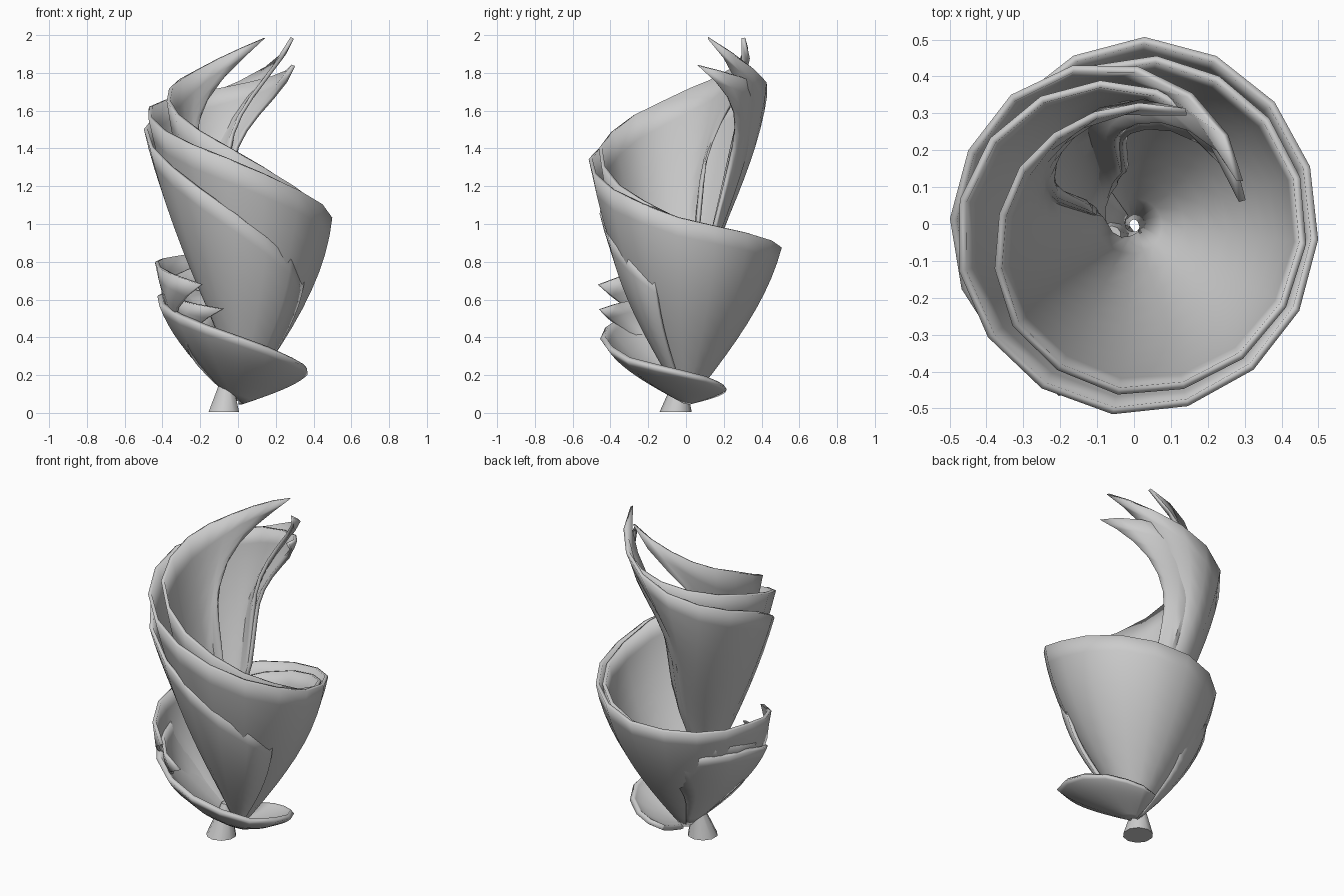
import bpy, bmesh, math

if "Cube" in bpy.data.objects:
    bpy.data.objects.remove(bpy.data.objects["Cube"])


def interp(table, x):
    """Piecewise-linear lookup; first column decreases. Returns the other columns."""
    if x >= table[0][0]:
        return table[0][1:]
    for a, b in zip(table, table[1:]):
        if x >= b[0]:
            k = (a[0] - x) / (a[0] - b[0])
            return tuple(p + (q - p) * k for p, q in zip(a[1:], b[1:]))
    return table[-1][1:]


# root of the sheet by azimuth: (azimuth, root height, root radius, convexity)
ROOT = [(180, .07, .02, .6), (90, .07, .02, .55), (0, .07, .02, .8), (-60, .09, .03, .65),
        (-110, .15, .04, .35), (-160, .36, .07, .35), (-200, .52, .09, .45),
        (-250, .8, .12, .8), (-340, .98, .15, .8)]


def spiral_sheet(name, rim, start_twist=0, end_twist=0, thick=.02, step=22.5, rows=11):
    """Sheet hung between a climbing clockwise rim and the central root line."""
    bm = bmesh.new()
    first, last = rim[0][0], rim[-1][0]
    n = max(2, round((first - last) / step))
    grid = []
    for i in range(n + 1):
        az = first + (last - first) * i / n
        r, z = interp(rim, az)
        zr, rr, c = interp(ROOT, az)
        zr = min(zr, z * .6)
        # leading and trailing edges lean back so that the sheet ends in points
        tw = end_twist * max(0, 1 - (az - last) / 100) + start_twist * max(0, 1 - (first - az) / 70)
        col = []
        for j in range(rows):
            t = j / (rows - 1)
            s = t * (1 - c) + math.sin(t * math.pi / 2) * c
            rad = rr + (r - rr) * s
            a = math.radians(az + tw * math.sin(math.pi / 2 * min(1, 1.5 * (1 - t))))
            col.append(bm.verts.new((rad * math.cos(a), rad * math.sin(a), zr + (z - zr) * t)))
        grid.append(col)
    for p, q in zip(grid, grid[1:]):
        for j in range(rows - 1):
            bm.faces.new((p[j], p[j + 1], q[j + 1], q[j]))
    bmesh.ops.recalc_face_normals(bm, faces=bm.faces)
    finish(name, bm, thick)


def finish(name, bm, thick=0):
    mesh = bpy.data.meshes.new(name)
    bm.to_mesh(mesh)
    bm.free()
    ob = bpy.data.objects.new(name, mesh)
    bpy.context.collection.objects.link(ob)
    if thick:
        m = ob.modifiers.new("thickness", 'SOLIDIFY')
        m.thickness, m.offset = thick, 0
    bpy.ops.object.select_all(action='DESELECT')
    ob.select_set(True)
    bpy.context.view_layer.objects.active = ob
    bpy.ops.object.shade_smooth_by_angle(angle=math.radians(40))


# main sheet: low flap, round the back, up the front to the lower rear point
spiral_sheet("middle_sheet", [
    (247, .50, .68), (215, .46, .75), (180, .43, .80), (135, .45, .83), (85, .50, .88),
    (0, .49, 1.02), (-45, .50, 1.16), (-100, .51, 1.36), (-145, .49, 1.50), (-180, .475, 1.61),
    (-225, .43, 1.68), (-280, .36, 1.75), (-348, .30, 1.84)], -50, 85)

# outer sheet: emerges low on the front right and climbs to a rear point
spiral_sheet("outer_sheet", [
    (-25, .38, .70), (-60, .42, .88), (-100, .455, 1.10), (-140, .49, 1.32), (-180, .49, 1.50),
    (-225, .475, 1.62), (-255, .445, 1.70), (-300, .37, 1.85), (-338, .31, 1.985)], 0, 80)

# inner sheet: nested inside the main one, ends in the tallest point
spiral_sheet("inner_sheet", [
    (260, .46, .55), (220, .42, .60), (180, .40, .66), (135, .41, .75), (85, .45, .85),
    (0, .46, 1.01), (-50, .46, 1.20), (-95, .455, 1.40), (-140, .42, 1.58), (-180, .36, 1.71),
    (-225, .32, 1.81), (-260, .31, 1.90), (-295, .335, 1.985)], -50, 90)

# low collar sheet around the foot, tucked under the main sheet at the rear
ROOT = [(90, .06, .02, .6), (0, .06, .02, .6), (-110, .08, .03, .5), (-270, .1, .04, .6)]
spiral_sheet("low_collar", [
    (85, .20, .12), (45, .26, .15), (0, .355, .21), (-45, .42, .28), (-105, .45, .44),
    (-150, .45, .56), (-180, .41, .63), (-225, .39, .66), (-265, .33, .60)], 0, 30, .03)

# small flared stem foot, leaning towards the collar
bm = bmesh.new()
bmesh.ops.create_cone(bm, cap_ends=True, segments=10, radius1=.085, radius2=.025, depth=.19)
for v in bm.verts:
    top = v.co.z > 0
    v.co.x += -.06 if top else -.075
    v.co.y += -.03 if top else -.055
    v.co.z += .1
finish("stem_foot", bm)
